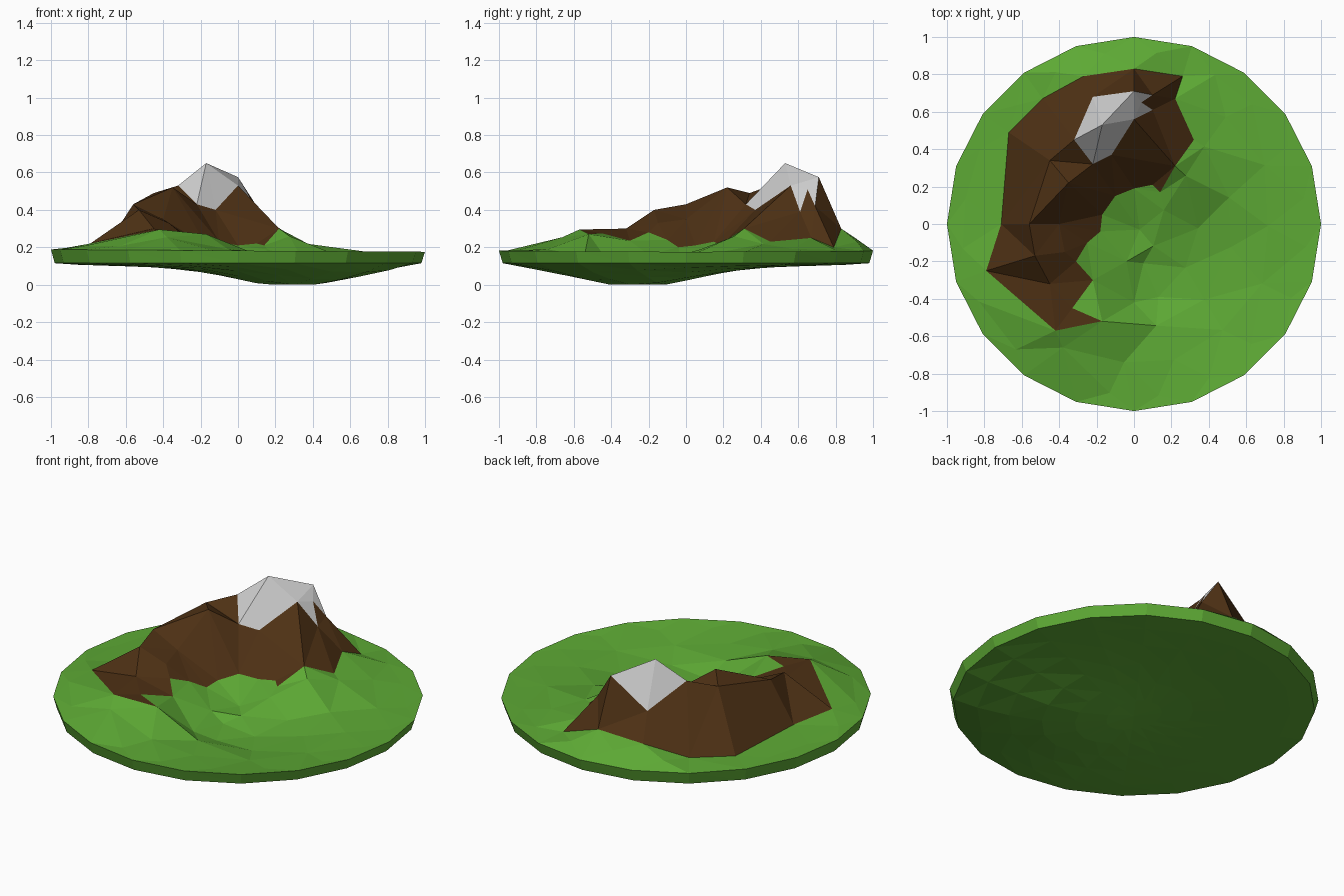
import bpy, random
from math import sin, cos, pi, exp
from mathutils import Vector
from mathutils.geometry import delaunay_2d_cdt, intersect_point_line

if "Cube" in bpy.data.objects:
    bpy.data.objects.remove(bpy.data.objects["Cube"])

random.seed(4)
SIDES = 20


def material(name, rgb):
    m = bpy.data.materials.new(name)
    m.diffuse_color = (*rgb, 1)
    m.use_nodes = True
    m.node_tree.nodes["Principled BSDF"].inputs["Base Color"].default_value = m.diffuse_color
    return m


def build(name, verts, faces, mat):
    used = sorted({i for f in faces for i in f})
    remap = {v: k for k, v in enumerate(used)}
    me = bpy.data.meshes.new(name)
    me.from_pydata([verts[i] for i in used], [], [[remap[i] for i in f] for f in faces])
    me.materials.append(mat)
    me.update()
    ob = bpy.data.objects.new(name, me)
    bpy.context.collection.objects.link(ob)
    return ob


def inside(x, y, loop):
    hit = False
    for a, b in zip(loop, loop[1:] + loop[:1]):
        if (a[1] > y) != (b[1] > y) and x < a[0] + (y - a[1]) * (b[0] - a[0]) / (b[1] - a[1]):
            hit = not hit
    return hit


def nearest(x, y, loop):
    """Distance to the loop in plan, and the loop's height there."""
    best = (9, 0)
    for a, b in zip(loop, loop[1:] + loop[:1]):
        p = Vector((x, y))
        t = intersect_point_line(p, Vector(a[:2]), Vector(b[:2]))[1]
        t = max(0, min(1, t))
        q = Vector(a).lerp(Vector(b), t)
        best = min(best, ((p - q.xy).length, q.z))
    return best


def dip(x, y, spread):
    return exp(-((x - .3) ** 2 + (y + .27) ** 2) / spread)


def ring(r, height, n=SIDES, turn=0.0, jitter=0.0):
    pts = []
    for i in range(n):
        a = 2 * pi * (i + turn) / n
        x = r * cos(a) + random.uniform(-jitter, jitter)
        y = r * sin(a) + random.uniform(-jitter, jitter)
        pts.append((x, y, height(x, y)))
    return pts


# Foot of the mountain, edge of the snow, ridge line and slope points
foot = [(-.67, .49, .19), (-.49, .67, .20), (-.27, .79, .27), (0, .83, .30), (.26, .79, .20),
        (.22, .67, .25), (.32, .45, .23), (.22, .31, .30), (.14, .17, .21), (.10, .21, .22),
        (0, .19, .21), (-.10, .15, .23), (-.17, .05, .21), (-.18, -.04, .20), (-.25, -.10, .24),
        (-.31, -.20, .28), (-.22, -.30, .235), (-.33, -.45, .275), (-.17, -.52, .27),
        (-.42, -.57, .295), (-.79, -.25, .22), (-.71, 0, .20)]
snow = [(-.32, .45, .53), (-.22, .32, .43), (-.12, .37, .40), (0, .56, .53), (.10, .61, .39),
        (.04, .65, .51), (.10, .69, .42), (0, .71, .575), (-.22, .68, .41)]
ridge = [(-.45, .34, .49), (-.35, .22, .52), (-.56, 0, .43), (-.53, -.17, .40), (-.45, -.32, .30)]
slope = [(-.17, .53, .65), (-.40, 0, .35), (-.37, -.15, .33)]
gully = [(.03, -.03, .14), (.05, -.21, .11), (-.04, -.20, .16), (.13, -.39, .10), (0, -.42, .13)]


def meadow(x, y):
    d, z = nearest(x, y, foot)
    base = .18 - .006 * x - .08 * dip(x, y, .15)
    return base + (z - base) * exp(-(d / .17) ** 1.5)


# Meadow points in loose rings outside the mountain
rim = ring(1, lambda x, y: .182 - .006 * x)
grass = []
for r, n, turn in ((.92, 20, .5), (.74, 15, 0), (.55, 12, .5), (.36, 8, 0), (.18, 5, .3)):
    for p in ring(r, meadow, n, turn, .025):
        clear = nearest(p[0], p[1], foot)[0] > .06 and not inside(p[0], p[1], foot)
        if clear and all((Vector(p).xy - Vector(g).xy).length > .1 for g in gully):
            grass.append(p)

# Triangulate the whole landscape, keeping the foot, snow and ridge edges
points, edges = [], []
for pts, kind in ((rim, 'loop'), (foot, 'loop'), (snow, 'loop'), (ridge, 'chain'),
                  (slope, ''), (gully, ''), (grass, '')):
    s, n = len(points), len(pts)
    points += pts
    if kind:
        edges += [(s + i, s + i + 1) for i in range(n - 1)]
    if kind == 'loop':
        edges.append((s + n - 1, s))
xy, _, tris, origin, _, _ = delaunay_2d_cdt([Vector(p[:2]) for p in points], edges, [], 0, 1e-5)
verts = [(v.x, v.y, points[o[0]][2] if o else meadow(v.x, v.y)) for v, o in zip(xy, origin)]

parts = {'snow': [], 'rock': [], 'grass': []}
for t in tris:
    t = list(t)
    a, b, c = (xy[i] for i in t)
    if (b - a).cross(c - a) < 0:
        t.reverse()
    m = (a + b + c) / 3
    key = 'snow' if inside(m.x, m.y, snow) else 'rock' if inside(m.x, m.y, foot) else 'grass'
    parts[key].append(t)

green = material('grass green', (.11, .40, .035))
build('meadow', verts, parts['grass'], green)
build('mountain', verts, parts['rock'], material('rock brown', (.075, .03, .007)))
build('snow_cap', verts, parts['snow'], material('snow white', (.75, .75, .75)))


# Rim band and the sagging underside
def belly(x, y):
    r2 = x * x + y * y
    return max(0, .098 + .016 * r2 ** 2 - .112 * dip(x, y, .19))


rings = [rim, ring(.98, lambda x, y: .115)]
rings += [ring(r, belly) for r in (.85, .68, .5, .32, .15)]
under = [p for loop in rings for p in loop]
faces = []
for k in range(len(rings) - 1):
    for i in range(SIDES):
        j = (i + 1) % SIDES
        a, b = k * SIDES, (k + 1) * SIDES
        faces += [(a + i, b + i, b + j), (a + i, b + j, a + j)]
last = (len(rings) - 1) * SIDES
under.append((0, 0, belly(0, 0)))
faces += [(last + i, len(under) - 1, last + (i + 1) % SIDES) for i in range(SIDES)]
build('island_base', under, faces, green)
